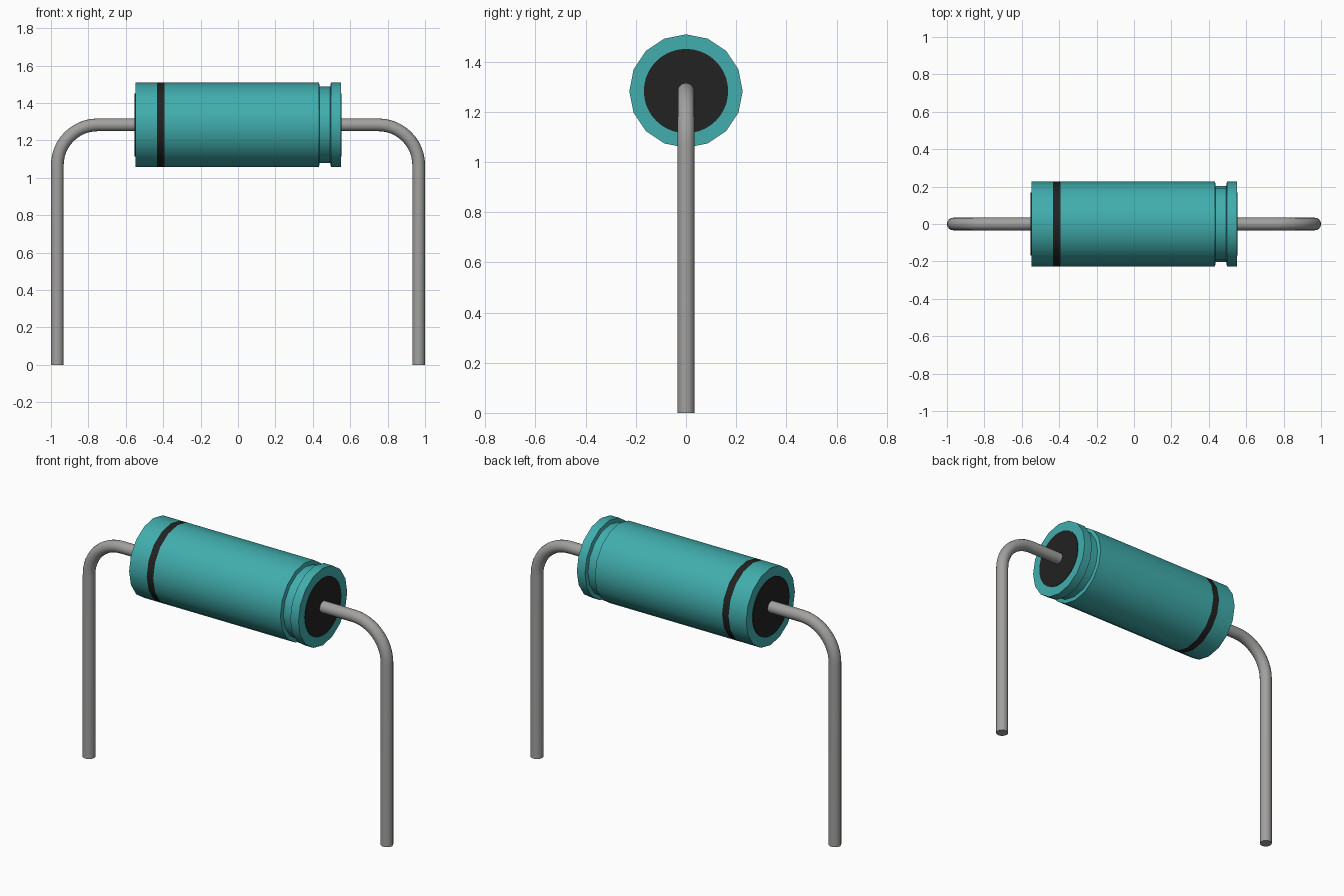
import bpy, bmesh, math
from mathutils import Vector

cube = bpy.data.objects.get("Cube")
if cube:
    bpy.data.objects.remove(cube, do_unlink=True)

AXIS_Z = 1.283      # height of the body axis
WIRE_R = 0.034


def material(name, rgb):
    m = bpy.data.materials.new(name)
    m.use_nodes = True
    m.diffuse_color = (*rgb, 1)
    bsdf = m.node_tree.nodes["Principled BSDF"]
    bsdf.inputs["Base Color"].default_value = (*rgb, 1)
    bsdf.inputs["Roughness"].default_value = 0.6
    return m


teal = material("teal", (0.053, 0.42, 0.42))
black = material("black", (0.016, 0.016, 0.016))
grey = material("wire grey", (0.36, 0.355, 0.35))


def tube(name, rings, sides, mats, mat_rule=None):
    """Skin a row of rings, each (centre, tangent, radius), lying in the XZ plane."""
    bm = bmesh.new()
    side_axis = Vector((0, 1, 0))
    loops = []
    for centre, tangent, radius in rings:
        up = Vector(tangent).normalized().cross(side_axis)
        loops.append([bm.verts.new(Vector(centre) + radius * (
            math.cos(a) * side_axis + math.sin(a) * up))
            for a in (2 * math.pi * i / sides for i in range(sides))])
    for a, b in zip(loops, loops[1:]):
        for i in range(sides):
            j = (i + 1) % sides
            bm.faces.new((a[i], a[j], b[j], b[i]))
    bm.faces.new(loops[0])
    bm.faces.new(loops[-1])
    bmesh.ops.recalc_face_normals(bm, faces=bm.faces)
    if mat_rule:
        for f in bm.faces:
            f.material_index = mat_rule(f)
    mesh = bpy.data.meshes.new(name)
    bm.to_mesh(mesh)
    bm.free()
    for m in mats:
        mesh.materials.append(m)
    obj = bpy.data.objects.new(name, mesh)
    bpy.context.collection.objects.link(obj)
    bpy.ops.object.select_all(action='DESELECT')
    obj.select_set(True)
    bpy.context.view_layer.objects.active = obj
    bpy.ops.object.shade_smooth_by_angle(angle=math.radians(35))
    return obj


def along_x(profile):
    return [((x, 0, AXIS_Z), (1, 0, 0), r) for x, r in profile]


# Body with a groove near one end and a painted band near the other
R, GROOVE = 0.226, 0.204
body_profile = [(-0.548, R), (-0.434, R), (-0.392, R), (0.433, R),
                (0.437, GROOVE), (0.493, GROOVE), (0.497, R), (0.55, R)]
tube("body", along_x(body_profile), 16, [teal, black],
     lambda f: int(-0.43 < f.calc_center_median().x < -0.395))

# End discs and bent leads, one of each per side
BEND_R, LEG_X = 0.215, 1 - WIRE_R
for s, side in ((1, "left"), (-1, "right")):
    tube(f"end_disc_{side}", along_x([(s * 0.54, 0.168), (s * 0.553, 0.168)]),
         40, [black])

    bend_x, bend_z = LEG_X - BEND_R, AXIS_Z - BEND_R
    rings = [((s * 0.52, 0, AXIS_Z), (s, 0, 0), WIRE_R)]
    for i in range(13):
        a = math.pi / 2 * i / 12
        rings.append(((s * (bend_x + BEND_R * math.sin(a)), 0,
                       bend_z + BEND_R * math.cos(a)),
                      (s * math.cos(a), 0, -math.sin(a)), WIRE_R))
    rings.append(((s * LEG_X, 0, 0), (0, 0, -1), WIRE_R))
    tube(f"lead_{side}", rings, 16, [grey])
